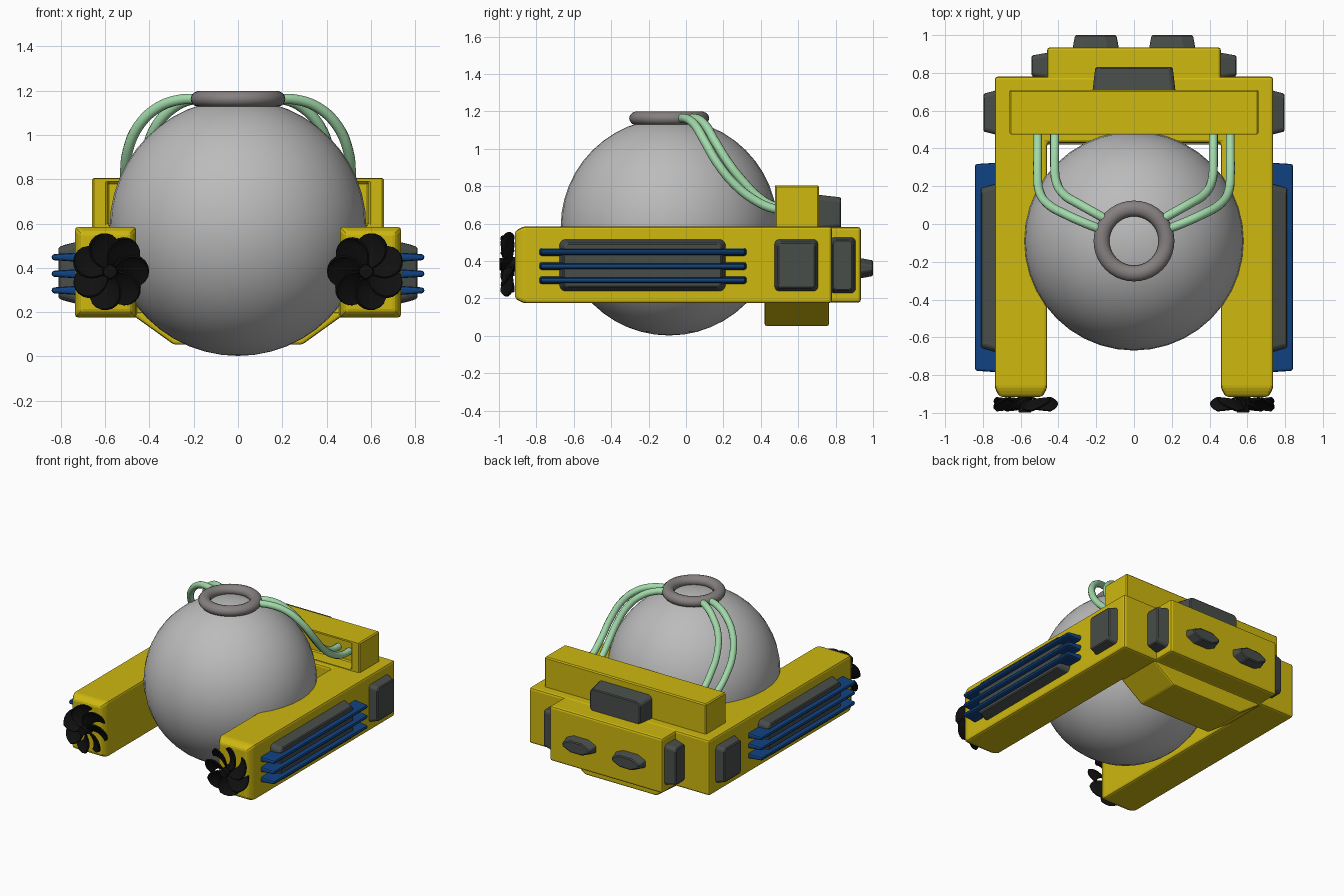
import bpy, bmesh, math
from mathutils import Vector

if "Cube" in bpy.data.objects:
    bpy.data.objects.remove(bpy.data.objects["Cube"])


def mat(name, col):
    m = bpy.data.materials.new(name)
    m.diffuse_color = (*col, 1)
    m.use_nodes = True
    m.node_tree.nodes["Principled BSDF"].inputs["Base Color"].default_value = m.diffuse_color
    return m


YELLOW = mat("yellow_paint", (0.62, 0.48, 0.005))
GREY = mat("light_grey", (0.5, 0.5, 0.5))
RING = mat("warm_grey", (0.24, 0.215, 0.215))
DARK = mat("dark_grey", (0.065, 0.075, 0.068))
BLUE = mat("blue", (0.005, 0.055, 0.22))
GREEN = mat("pale_green", (0.36, 0.70, 0.40))
BLACK = mat("black", (0.005, 0.005, 0.005))


def finish(bm, name, m, bevel=0, segs=1, mirror=False):
    bmesh.ops.recalc_face_normals(bm, faces=bm.faces[:])
    me = bpy.data.meshes.new(name)
    bm.to_mesh(me)
    bm.free()
    me.materials.append(m)
    ob = bpy.data.objects.new(name, me)
    bpy.context.collection.objects.link(ob)
    if bevel:
        b = ob.modifiers.new("bevel", 'BEVEL')
        b.width, b.segments, b.limit_method = bevel, segs, 'ANGLE'
        b.angle_limit = math.radians(25)
    if mirror:
        ob.modifiers.new("mirror", 'MIRROR').use_mirror_merge = False
    return ob


def prism(pts, axis, a, b, taper=0):
    """Extrude a 2D outline along an axis; the far end shrinks by taper."""
    bm = bmesh.new()
    cu = (max(p[0] for p in pts) + min(p[0] for p in pts)) / 2
    cv = (max(p[1] for p in pts) + min(p[1] for p in pts)) / 2
    put = {'x': lambda u, v, w: (w, u, v), 'y': lambda u, v, w: (u, w, v),
           'z': lambda u, v, w: (u, v, w)}[axis]

    def shrink(p, c):
        d = p - c
        return c + math.copysign(max(abs(d) - taper, 0), d)
    lo = [bm.verts.new(put(u, v, a)) for u, v in pts]
    hi = [bm.verts.new(put(shrink(u, cu), shrink(v, cv), b)) for u, v in pts]
    n = len(pts)
    bm.faces.new(lo)
    bm.faces.new(hi)
    for i in range(n):
        bm.faces.new((lo[i], lo[(i + 1) % n], hi[(i + 1) % n], hi[i]))
    bmesh.ops.recalc_face_normals(bm, faces=bm.faces[:])
    return bm


def rect(u0, u1, v0, v1, cut=0):
    if not cut:
        return [(u0, v0), (u1, v0), (u1, v1), (u0, v1)]
    return [(u0 + cut, v0), (u1 - cut, v0), (u1, v0 + cut), (u1, v1 - cut),
            (u1 - cut, v1), (u0 + cut, v1), (u0, v1 - cut), (u0, v0 + cut)]


# spherical cabin and top hatch ring
bpy.ops.mesh.primitive_uv_sphere_add(segments=40, ring_count=24, radius=0.58, location=(0, -0.09, 0.582))
cabin = bpy.context.object
cabin.name = "cabin_sphere"
cabin.data.materials.append(GREY)
bpy.ops.object.shade_smooth()
bpy.ops.mesh.primitive_torus_add(major_segments=40, minor_segments=14, major_radius=0.172,
                                 minor_radius=0.042, location=(0, -0.09, 1.163))
ring = bpy.context.object
ring.name = "hatch_ring"
ring.scale.z = 0.88
ring.data.materials.append(RING)
bpy.ops.object.shade_smooth()

# U-shaped hull with tapered noses on both arms
half = [(0.46, 0.43), (0.46, -0.87), (0.737, -0.87), (0.737, 0.78)]
bm = prism(half + [(-x, y) for x, y in reversed(half)], 'z', 0.175, 0.585)
noses = [f for f in bm.faces if f.normal.y < -0.9 and f.calc_center_median().y < -0.8]
bmesh.ops.inset_region(bm, faces=noses, thickness=0.035, depth=0.045)
finish(bm, "hull", YELLOW, 0.015, 2)

# rear block and sloped keel
finish(prism(rect(-0.46, 0.46, 0.178, 0.582), 'y', 0.7, 0.935), "rear_block", YELLOW, 0.015, 2)
finish(prism([(-0.49, 0.2), (-0.46, 0.175), (-0.29, 0.053), (0.29, 0.053), (0.46, 0.175), (0.49, 0.2)],
             'y', 0.42, 0.765), "keel", YELLOW, 0.012, 2)

# top bar with a recess in its front face
bm = prism(rect(-0.66, 0.66, 0.575, 0.805), 'y', 0.475, 0.71)
front = [f for f in bm.faces if f.normal.y < -0.9]
bmesh.ops.inset_region(bm, faces=front, thickness=0.025)
for v in front[0].verts:
    v.co.x = math.copysign(0.59, v.co.x)
pocket = bmesh.ops.extrude_discrete_faces(bm, faces=front)["faces"][0]
bmesh.ops.translate(bm, verts=pocket.verts[:], vec=Vector((0, 0.1, 0)))
finish(bm, "top_bar", YELLOW, 0.008, 1)

# dark panels
finish(prism(rect(-0.22, 0.22, 0.56, 0.755, 0.02), 'y', 0.7, 0.83, 0.015), "top_bar_panel", DARK, 0.006)
finish(prism(rect(0.47, 0.71, 0.235, 0.52, 0.015), 'x', 0.72, 0.797, 0.02), "hull_side_panel", DARK, 0.006, 1, True)
finish(prism(rect(-0.68, 0.215, 0.235, 0.52, 0.02), 'x', 0.72, 0.81, 0.025), "long_side_panel", DARK, 0.006, 1, True)
finish(prism(rect(0.765, 0.91, 0.225, 0.53, 0.015), 'x', 0.44, 0.542, 0.018), "rear_side_panel", DARK, 0.006, 1, True)
light = [(0.078, 0.335), (0.14, 0.305), (0.265, 0.305), (0.327, 0.335),
         (0.327, 0.39), (0.265, 0.418), (0.14, 0.418), (0.078, 0.39)]
finish(prism(light, 'y', 0.92, 1.0, 0.015), "rear_light", DARK, 0.006, 1, True)

# blue side fins
for i, z in enumerate((0.298, 0.373, 0.448)):
    finish(prism(rect(-0.785, 0.325, z - 0.021, z + 0.021), 'x', 0.72, 0.842, 0.008),
           f"side_fin_{i + 1}", BLUE, 0.012, 2, True)


# hoses from the ring into the top bar
def hose(name, pts):
    for side, s in (("right", 1), ("left", -1)):
        cu = bpy.data.curves.new(name, 'CURVE')
        cu.dimensions = '3D'
        cu.bevel_depth, cu.bevel_resolution, cu.resolution_u = 0.024, 3, 5
        cu.use_fill_caps = True
        sp = cu.splines.new('BEZIER')
        sp.bezier_points.add(len(pts) - 1)
        for bp, (x, y, z) in zip(sp.bezier_points, pts):
            bp.co = (x * s, y, z)
            bp.handle_left_type = bp.handle_right_type = 'AUTO'
        cu.materials.append(GREEN)
        bpy.context.collection.objects.link(bpy.data.objects.new(f"{name}_{side}", cu))


hose("outer_hose", [(0.17, -0.03, 1.163), (0.26, 0.005, 1.16), (0.36, 0.05, 1.125), (0.45, 0.10, 1.04),
                    (0.50, 0.17, 0.92), (0.51, 0.26, 0.81), (0.51, 0.36, 0.73), (0.51, 0.47, 0.68), (0.51, 0.58, 0.67)])
hose("inner_hose", [(0.14, 0.02, 1.163), (0.21, 0.06, 1.16), (0.29, 0.105, 1.125), (0.37, 0.155, 1.04),
                    (0.413, 0.23, 0.92), (0.42, 0.31, 0.82), (0.42, 0.39, 0.74), (0.42, 0.48, 0.69), (0.42, 0.58, 0.68)])

# propellers: seven broad, pitched blades
bm = bmesh.new()
NU, NV, R0, R1 = 7, 6, 0.025, 0.175
for k in range(7):
    grid = []
    for i in range(NU + 1):
        row = []
        for j in range(NV + 1):
            u, v = i / NU, j / NV
            r = R0 + (R1 - R0) * u * (1 - 0.16 * (2 * v - 1) ** 2)
            a = math.tau * k / 7 + 0.45 * u * u + (v - 0.5) * math.radians(49)
            y = -0.955 + (v - 0.5) * 0.07 * (0.5 + 0.5 * u)
            row.append(bm.verts.new((0.578 + r * math.cos(a), y, 0.383 + r * math.sin(a))))
        grid.append(row)
    for i in range(NU):
        for j in range(NV):
            bm.faces.new((grid[i][j], grid[i + 1][j], grid[i + 1][j + 1], grid[i][j + 1]))
blades = finish(bm, "propeller_blades", BLACK)
sol = blades.modifiers.new("thickness", 'SOLIDIFY')
sol.thickness, sol.offset = 0.01, 0
blades.modifiers.new("mirror", 'MIRROR').use_mirror_merge = False
circle = [(0.578 + 0.04 * math.cos(math.tau * i / 16), 0.383 + 0.04 * math.sin(math.tau * i / 16)) for i in range(16)]
finish(prism(circle, 'y', -0.9, -0.998, 0.008), "propeller_hub", BLACK, 0, 1, True)
